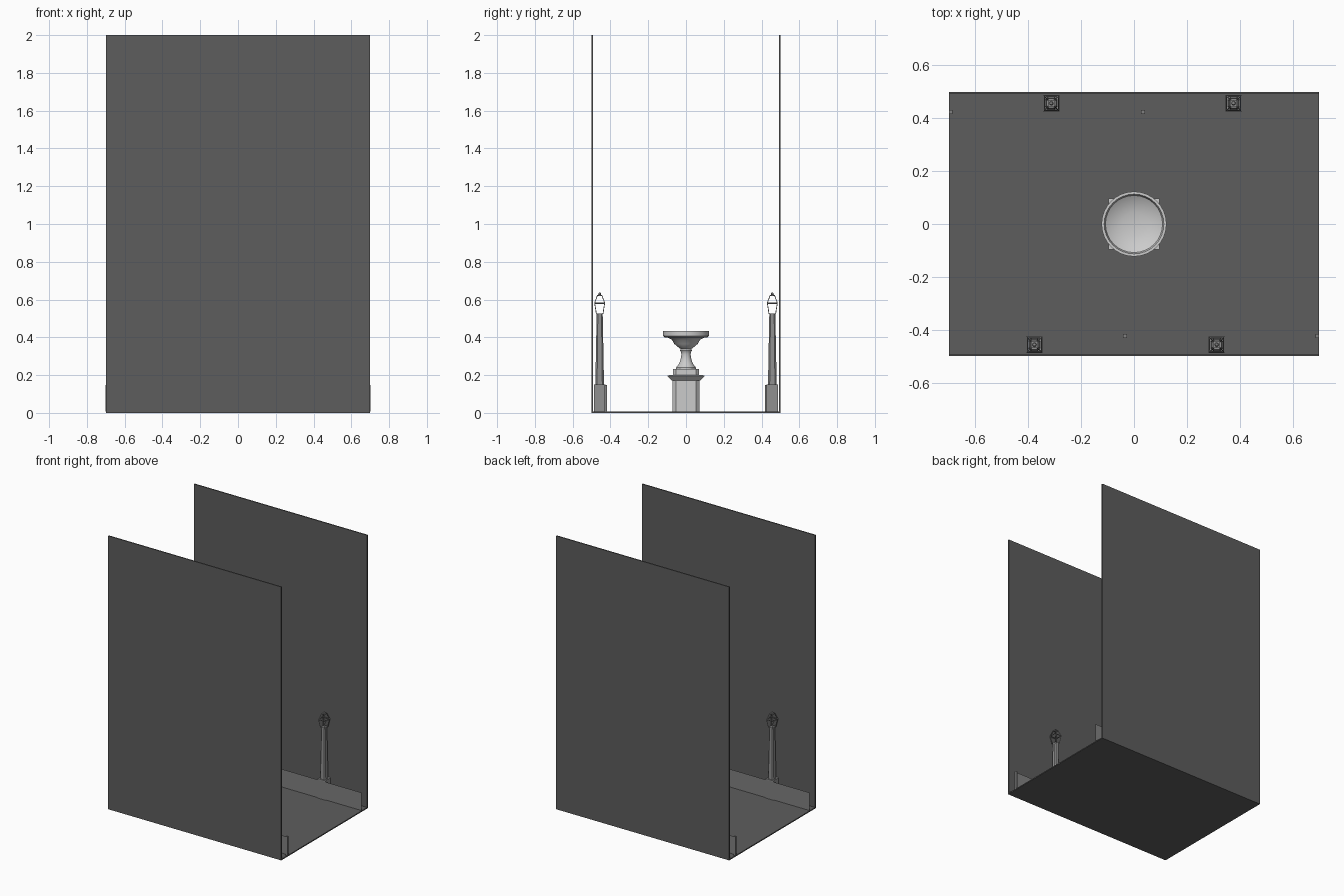
import bpy, bmesh, math

if "Cube" in bpy.data.objects:
    bpy.data.objects.remove(bpy.data.objects["Cube"])


def material(name, v):
    m = bpy.data.materials.new(name)
    m.diffuse_color = (v, v, v, 1)
    m.use_nodes = True
    m.node_tree.nodes["Principled BSDF"].inputs["Base Color"].default_value = m.diffuse_color
    return m


DARK = material("dark_grey", 0.11)
MID = material("mid_grey", 0.22)
POST = material("post_grey", 0.28)
STONE = None


def finish(name, bm, mat, loc=(0, 0, 0)):
    bmesh.ops.recalc_face_normals(bm, faces=bm.faces)
    me = bpy.data.meshes.new(name)
    bm.to_mesh(me)
    bm.free()
    ob = bpy.data.objects.new(name, me)
    bpy.context.collection.objects.link(ob)
    ob.location = loc
    if mat:
        me.materials.append(mat)
    return ob


def loft(name, sections, mat, loc=(0, 0, 0), chamfer=0.0):
    """Stack of square sections (half_x, half_y, z); chamfer is a share of the half width."""
    bm = bmesh.new()
    rings = []
    for hx, hy, z in sections:
        if chamfer:
            k = 1 - chamfer
            q = [(1, -k), (1, k), (k, 1), (-k, 1), (-1, k), (-1, -k), (-k, -1), (k, -1)]
        else:
            q = [(1, -1), (1, 1), (-1, 1), (-1, -1)]
        rings.append([bm.verts.new((hx * a, hy * b, z)) for a, b in q])
    for r0, r1 in zip(rings, rings[1:]):
        n = len(r0)
        for i in range(n):
            bm.faces.new((r0[i], r0[(i + 1) % n], r1[(i + 1) % n], r1[i]))
    bm.faces.new(rings[0])
    bm.faces.new(rings[-1])
    return finish(name, bm, mat, loc)


def box(name, hx, hy, z0, z1, mat, loc=(0, 0, 0)):
    return loft(name, [(hx, hy, z0), (hx, hy, z1)], mat, loc)


def lathe(name, profile, mat, steps=32):
    bm = bmesh.new()
    vs = [bm.verts.new((r, 0, z)) for r, z in profile]
    es = [bm.edges.new(p) for p in zip(vs, vs[1:])]
    bmesh.ops.spin(bm, geom=vs + es, cent=(0, 0, 0), axis=(0, 0, 1),
                   angle=2 * math.pi, steps=steps)
    bmesh.ops.remove_doubles(bm, verts=bm.verts, dist=1e-5)
    ob = finish(name, bm, mat)
    bpy.context.view_layer.objects.active = ob
    ob.select_set(True)
    bpy.ops.object.shade_smooth_by_angle(angle=math.radians(35))
    ob.select_set(False)
    return ob


def lamp(x, y):
    # square base, tapering shaft
    box("lamp_base", 0.031, 0.031, 0.008, 0.15, POST, (x, y, 0))
    loft("lamp_shaft", [(0.023, 0.023, 0.15), (0.016, 0.016, 0.525)], POST, (x, y, 0), 0.4)
    # open lantern cage and roof frame
    for name, secs in (("lantern_cage", [(0.018, 0.018, 0.525), (0.027, 0.027, 0.58)]),
                       ("lantern_roof", [(0.027, 0.027, 0.583), (0.012, 0.012, 0.622)])):
        ob = loft(name, secs, POST, (x, y, 0))
        w = ob.modifiers.new("frame", "WIREFRAME")
        w.thickness = 0.005
    # cap and ball finial
    box("lantern_cap", 0.012, 0.012, 0.619, 0.624, POST, (x, y, 0))
    bm = bmesh.new()
    bmesh.ops.create_uvsphere(bm, u_segments=8, v_segments=6, radius=0.008)
    finish("lantern_finial", bm, POST, (x, y, 0.629))


# floor and the two tall walls
box("floor", 0.7, 0.5, 0, 0.008, DARK)
for s in (1, -1):
    box("wall", 0.7, 0.004, 0, 2, DARK, (0, s * 0.496, 0))

    # low panel strip in front of each wall
    bm = bmesh.new()
    bm.faces.new([bm.verts.new((x, s * 0.425, z)) for x, z in
                  ((-0.7, 0.012), (0.7, 0.012), (0.7, 0.143), (-0.7, 0.143))])
    finish("low_panel", bm, MID)

    # panel posts and lamps, turned half round on the other side
    for x in (-0.694, 0.034):
        box("panel_post", 0.007, 0.007, 0.008, 0.147, MID, (s * x, s * 0.424, 0))
    for x in (-0.313, 0.377):
        lamp(s * x, s * 0.457)

# urn pedestal
loft("pedestal", [(0.072, 0.072, 0.008), (0.072, 0.072, 0.178)], STONE, chamfer=0.25)
loft("pedestal_moulding", [(0.076, 0.076, 0.172), (0.097, 0.097, 0.192),
                           (0.097, 0.097, 0.199), (0.07, 0.07, 0.2)], STONE)
loft("urn_plinth", [(0.07, 0.07, 0.198), (0.07, 0.07, 0.233)], STONE, chamfer=0.25)

# urn with flared foot, waist and shallow bowl
lathe("urn", [(0, 0.232), (0.052, 0.232), (0.052, 0.241), (0.04, 0.255), (0.029, 0.28),
              (0.024, 0.31), (0.028, 0.325), (0.032, 0.33), (0.028, 0.338), (0.04, 0.347),
              (0.062, 0.365), (0.075, 0.388), (0.095, 0.398), (0.112, 0.4), (0.123, 0.408),
              (0.123, 0.433), (0.113, 0.433), (0.108, 0.418), (0.085, 0.404),
              (0.045, 0.394), (0, 0.391)], STONE)
